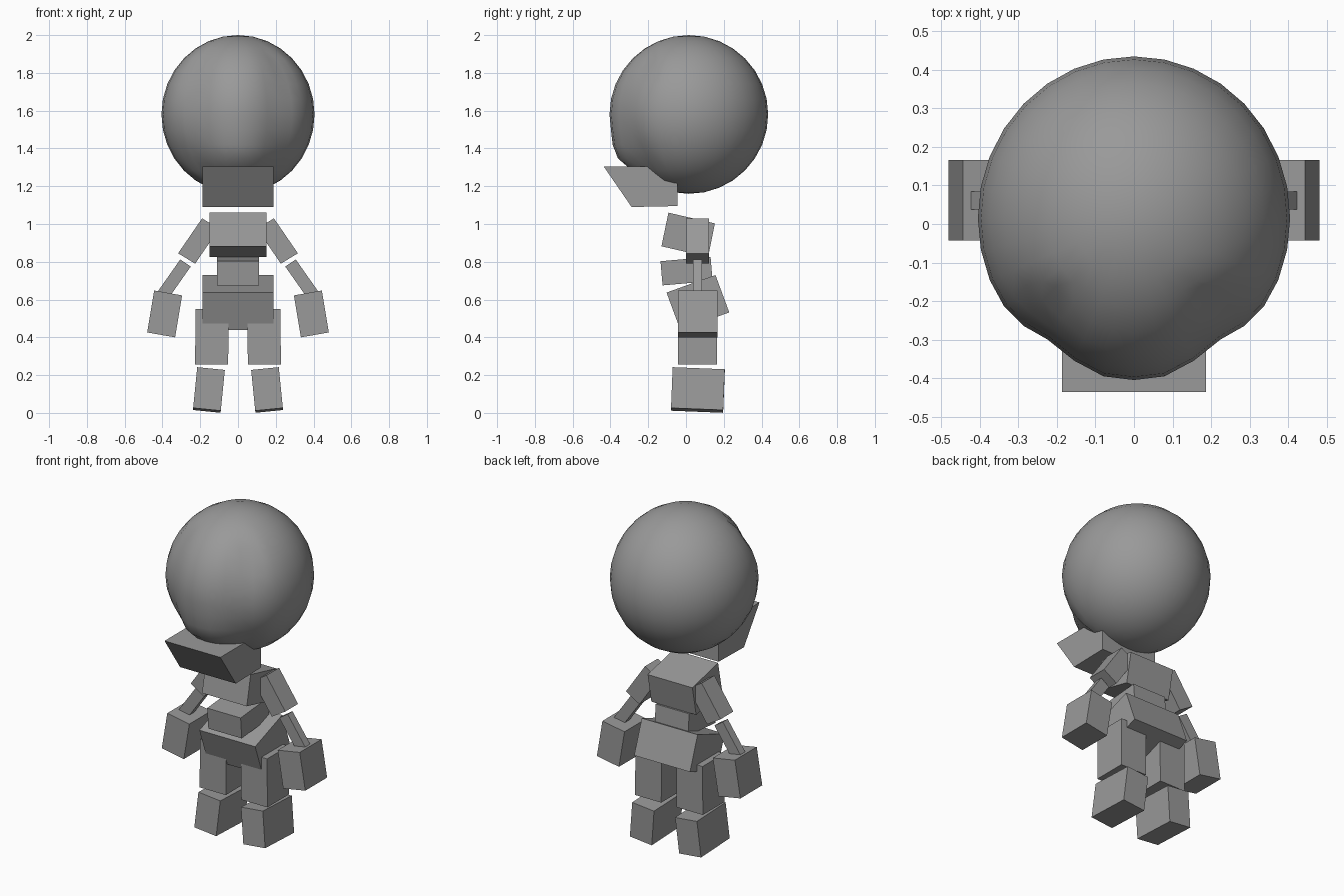
import bpy, bmesh, math
from mathutils import Euler, Vector

if "Cube" in bpy.data.objects:
    bpy.data.objects.remove(bpy.data.objects["Cube"])

grey = bpy.data.materials.new("mid grey")
grey.diffuse_color = (0.32, 0.32, 0.32, 1)
grey.use_nodes = True
grey.node_tree.nodes["Principled BSDF"].inputs["Base Color"].default_value = grey.diffuse_color


def finish(bm, name):
    bmesh.ops.recalc_face_normals(bm, faces=bm.faces[:])
    me = bpy.data.meshes.new(name)
    bm.to_mesh(me)
    bm.free()
    me.materials.append(grey)
    ob = bpy.data.objects.new(name, me)
    bpy.context.collection.objects.link(ob)
    return ob


def prism(name, near, far):
    """Solid between two matching four-point outlines."""
    bm = bmesh.new()
    a = [bm.verts.new(p) for p in near]
    b = [bm.verts.new(p) for p in far]
    bm.faces.new(a)
    bm.faces.new(b[::-1])
    for i in range(len(a)):
        j = (i + 1) % len(a)
        bm.faces.new((a[i], b[i], b[j], a[j]))
    return finish(bm, name)


def side_block(name, yz, half_width):
    prism(name, [(-half_width, y, z) for y, z in yz], [(half_width, y, z) for y, z in yz])


def limb_block(name, xz, y0, y1):
    """Front outline given for the +x side, built on both sides."""
    for s, label in ((1, "left"), (-1, "right")):
        prism(f"{label}_{name}", [(s * x, y0, z) for x, z in xz], [(s * x, y1, z) for x, z in xz])


# Head: ball with slightly pinched cheeks and a soft muzzle bulge
bm = bmesh.new()
bmesh.ops.create_uvsphere(bm, u_segments=32, v_segments=16, radius=0.42)
for v in bm.verts:
    v.co = Vector((v.co.x * 0.965, v.co.y + 0.015, v.co.z + 1.58))
    if v.co.y < -0.15:
        x, z = abs(v.co.x), v.co.z
        v.co.y += 0.035 * math.exp(-((x - 0.22) / 0.08) ** 2)
        v.co.y -= 0.03 * math.exp(-((z - 1.37) / 0.06) ** 2 - (x / 0.18) ** 2)
for f in bm.faces:
    f.smooth = True
finish(bm, "head")

# Jaw and torso blocks, as side outlines
side_block("jaw", [(-0.436, 1.305), (-0.045, 1.305), (-0.045, 1.095), (-0.288, 1.09)], 0.187)
side_block("chest", [(-0.093, 1.06), (0.153, 1.003), (0.117, 0.825), (-0.13, 0.882)], 0.15)
side_block("waist", [(-0.135, 0.803), (0.13, 0.826), (0.141, 0.698), (-0.124, 0.675)], 0.112)
side_block("pelvis", [(-0.103, 0.637), (0.156, 0.73), (0.229, 0.532), (-0.03, 0.439)], 0.187)

# Arms, as front outlines
limb_block("upper_arm", [(0.19, 1.03), (0.1, 0.975), (0.227, 0.79), (0.317, 0.845)], 0.0, 0.122)
limb_block("forearm", [(0.306, 0.812), (0.25, 0.775), (0.37, 0.604), (0.426, 0.641)], 0.038, 0.085)
limb_block("hand", [(0.444, 0.648), (0.296, 0.622), (0.333, 0.4), (0.481, 0.426)], -0.043, 0.166)

# Legs
limb_block("thigh", [(0.05, 0.55), (0.225, 0.55), (0.227, 0.257), (0.052, 0.257)], -0.043, 0.163)

# Feet: boxes tilted slightly outward and back
for s, label in ((1, "left"), (-1, "right")):
    bm = bmesh.new()
    bmesh.ops.create_cube(bm, size=1)
    rot = Euler((-0.04, -0.1 * s, 0)).to_matrix()
    for v in bm.verts:
        v.co = rot @ Vector((v.co.x * 0.147, v.co.y * 0.276, v.co.z * 0.217))
        v.co += Vector((0.154 * s, 0.063, 0.1213))
    finish(bm, f"{label}_foot")
